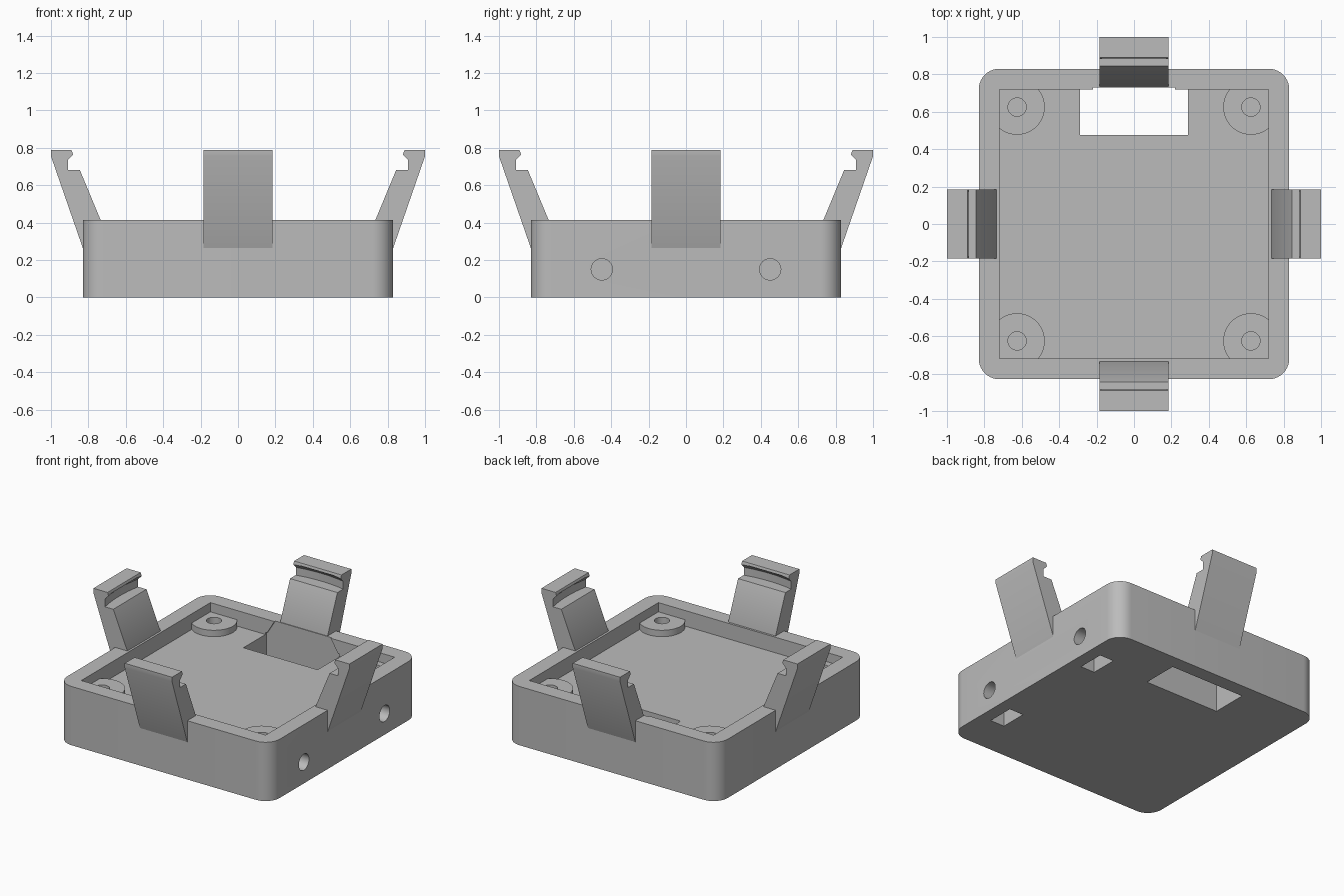
import bpy, bmesh, math
from mathutils import Matrix, Vector

cube = bpy.data.objects.get("Cube")
if cube:
    bpy.data.objects.remove(cube, do_unlink=True)

grey = bpy.data.materials.new("plain grey")
grey.use_nodes = True
colour = (0.5, 0.5, 0.5, 1)
grey.diffuse_color = colour
grey.node_tree.nodes["Principled BSDF"].inputs["Base Color"].default_value = colour


def prism(name, points, low, high, matrix=Matrix()):
    """Extrude a flat outline from low to high along local z."""
    bm = bmesh.new()
    face = bm.faces.new([bm.verts.new((x, y, low)) for x, y in points])
    new = bmesh.ops.extrude_face_region(bm, geom=[face])["geom"]
    verts = [g for g in new if isinstance(g, bmesh.types.BMVert)]
    bmesh.ops.translate(bm, verts=verts, vec=(0, 0, high - low))
    bmesh.ops.transform(bm, matrix=matrix, verts=bm.verts)
    return finish(name, bm)


def finish(name, bm):
    bmesh.ops.recalc_face_normals(bm, faces=bm.faces)
    mesh = bpy.data.meshes.new(name)
    bm.to_mesh(mesh)
    bm.free()
    mesh.materials.append(grey)
    obj = bpy.data.objects.new(name, mesh)
    bpy.context.collection.objects.link(obj)
    return obj


def circle(cx, cy, r, n=48):
    return [(cx + r * math.cos(math.tau * i / n), cy + r * math.sin(math.tau * i / n))
            for i in range(n)]


def rectangle(x0, x1, y0, y1):
    return [(x0, y0), (x1, y0), (x1, y1), (x0, y1)]


def rounded_square(half, r, steps=10):
    pts = []
    for k in range(4):
        for i in range(steps + 1):
            a = math.pi / 2 * (k + i / steps)
            sx = 1 if k in (0, 3) else -1
            sy = 1 if k < 2 else -1
            pts.append((sx * (half - r) + r * math.cos(a), sy * (half - r) + r * math.sin(a)))
    return pts


def combine(target, tool, operation):
    mod = target.modifiers.new(operation.lower(), "BOOLEAN")
    mod.operation, mod.object, mod.solver = operation, tool, "EXACT"
    bpy.context.view_layer.objects.active = target
    bpy.ops.object.modifier_apply(modifier=mod.name)
    bpy.data.objects.remove(tool, do_unlink=True)


def smooth(obj):
    bpy.ops.object.select_all(action="DESELECT")
    obj.select_set(True)
    bpy.context.view_layer.objects.active = obj
    bpy.ops.object.shade_smooth_by_angle(angle=math.radians(30))


HEIGHT, FLOOR, BOSS_TOP = 0.415, 0.305, 0.35
along_x = Matrix(((0, 0, 1, 0), (1, 0, 0, 0), (0, 1, 0, 0), (0, 0, 0, 1)))
along_y = Matrix(((1, 0, 0, 0), (0, 0, 1, 0), (0, 1, 0, 0), (0, 0, 0, 1)))

# Housing with a shallow square tray
housing = prism("housing", rounded_square(0.83, 0.11), 0, HEIGHT)
combine(housing, prism("tray", rectangle(-0.72, 0.72, -0.72, 0.72), FLOOR, 0.6), "DIFFERENCE")

# Corner screw bosses with blind holes
corners = [(x, y) for x in (-0.625, 0.625) for y in (-0.625, 0.625)]
for x, y in corners:
    combine(housing, prism("boss", circle(x, y, 0.148), 0.22, BOSS_TOP), "UNION")
for x, y in corners:
    combine(housing, prism("boss_hole", circle(x, y, 0.049, 32), 0.1, 0.5), "DIFFERENCE")

# Cable slot through the floor, with a tapered recess up the back wall
combine(housing, prism("slot", rectangle(-0.29, 0.29, 0.475, 0.73), -0.1, 0.32), "DIFFERENCE")
recess = [(-0.29, 0.3), (0.29, 0.3), (0.217, 0.42), (-0.217, 0.42)]
combine(housing, prism("recess", recess, 0.65, 0.73, along_y), "DIFFERENCE")

# Side screw holes and the nut pockets that open underneath
for y in (-0.45, 0.45):
    combine(housing, prism("nut_pocket", rectangle(0.63, 0.74, y - 0.095, y + 0.095), -0.1, 0.245),
            "DIFFERENCE")
    combine(housing, prism("side_hole", circle(y, 0.15, 0.057, 32), 0.55, 0.9, along_x),
            "DIFFERENCE")
smooth(housing)


def groove_cutter():
    """Round disc with a conical top that hollows the hook of a clip."""
    bm = bmesh.new()
    rings = []
    for r, z in ((0.928, 0.68), (0.928, 0.735), (0.9, 0.765), (0.9, 0.77)):
        rings.append([bm.verts.new((x, y, z)) for x, y in circle(0, 0, r, 128)])
    for a, b in zip(rings, rings[1:]):
        for i in range(len(a)):
            j = (i + 1) % len(a)
            bm.faces.new((a[i], a[j], b[j], b[i]))
    bm.faces.new(rings[0])
    bm.faces.new(rings[-1])
    return finish("groove", bm)


# Four outward-leaning snap clips
clip_profile = [(0.82, 0.236), (1.0, 0.755), (1.0, 0.787), (0.89, 0.787), (0.883, 0.768),
                (0.883, 0.68), (0.845, 0.68), (0.735, HEIGHT), (0.75, 0.265)]
for k, name in enumerate(("left_clip", "back_clip", "right_clip", "front_clip")):
    clip = prism(name, clip_profile, -0.185, 0.185, along_y)
    combine(clip, groove_cutter(), "DIFFERENCE")
    clip.data.transform(Matrix.Rotation(k * math.pi / 2, 4, "Z"))
    smooth(clip)
